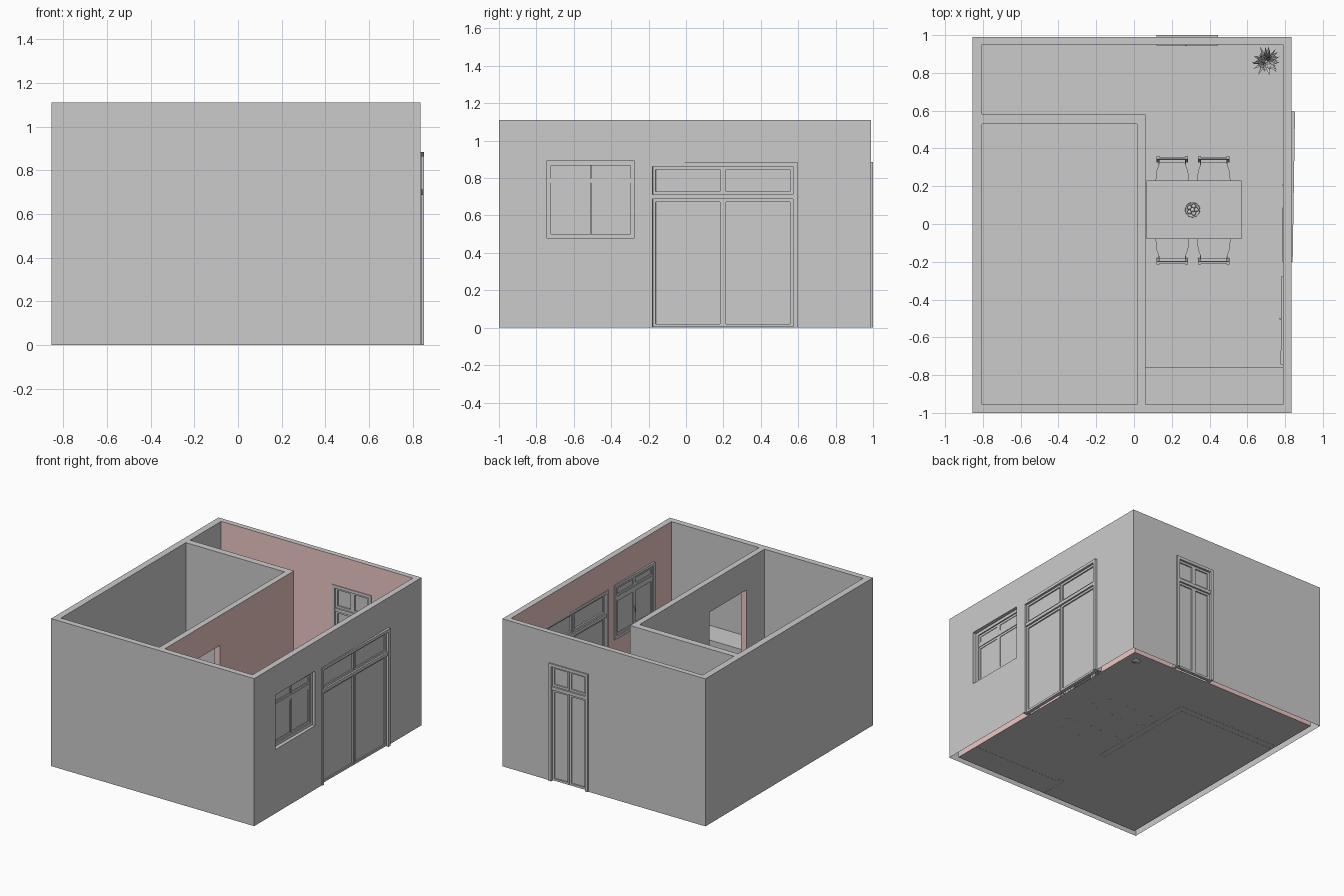
import bpy, bmesh, math, random
from mathutils import Vector, Matrix

if "Cube" in bpy.data.objects:
    bpy.data.objects.remove(bpy.data.objects["Cube"])

random.seed(4)


def finish(name, bm, loc=(0, 0, 0), rot=0.0, smooth=False):
    bmesh.ops.recalc_face_normals(bm, faces=bm.faces)
    me = bpy.data.meshes.new(name)
    bm.to_mesh(me)
    bm.free()
    ob = bpy.data.objects.new(name, me)
    bpy.context.collection.objects.link(ob)
    ob.location = loc
    ob.rotation_euler.z = rot
    if smooth:
        for p in me.polygons:
            p.use_smooth = True
    return ob


def add_box(bm, x0, x1, y0, y1, z0, z1):
    m = Matrix.Translation(((x0 + x1) / 2, (y0 + y1) / 2, (z0 + z1) / 2)) @ \
        Matrix.Diagonal((x1 - x0, y1 - y0, z1 - z0, 1))
    return bmesh.ops.create_cube(bm, size=1, matrix=m)["verts"]


def add_prism(bm, pts, z0, z1):
    f = bm.faces.new([bm.verts.new((x, y, z0)) for x, y in pts])
    up = bmesh.ops.extrude_face_region(bm, geom=[f])["geom"]
    for v in up:
        if isinstance(v, bmesh.types.BMVert):
            v.co.z = z1


def boxes(name, lst, **kw):
    bm = bmesh.new()
    for b in lst:
        add_box(bm, *b)
    return finish(name, bm, **kw)


def lathe(name, profile, loc, steps=20):
    bm = bmesh.new()
    vs = [bm.verts.new((r, 0, z)) for r, z in profile]
    es = [bm.edges.new(p) for p in zip(vs, vs[1:])]
    bmesh.ops.spin(bm, geom=vs + es, axis=(0, 0, 1), cent=(0, 0, 0), steps=steps, angle=math.tau)
    bmesh.ops.remove_doubles(bm, verts=bm.verts, dist=1e-5)
    return finish(name, bm, loc, smooth=True)


def cut(ob, cutter):
    cutter.hide_render = True
    mod = ob.modifiers.new("cut", "BOOLEAN")
    mod.operation, mod.solver, mod.object = "DIFFERENCE", "EXACT", cutter
    bpy.context.view_layer.objects.active = ob
    bpy.ops.object.modifier_apply(modifier=mod.name)
    bpy.data.objects.remove(cutter)


# Walls: a block hollowed into a left room and an L-shaped living space
walls = boxes("walls", [(-0.855, 0.835, -1, 0.99, 0, 1.11)])
bm = bmesh.new()
add_box(bm, -0.805, 0.015, -0.955, 0.53, -0.1, 1.3)
add_prism(bm, [(-0.805, 0.58), (0.06, 0.58), (0.06, -0.955), (0.79, -0.955),
               (0.79, 0.95), (-0.805, 0.95)], -0.1, 1.3)
cut(walls, finish("room_cutter", bm))
cut(walls, boxes("opening_cutter", [
    (0.7, 0.9, -0.745, -0.275, 0.48, 0.89),
    (0.7, 0.9, -0.2, 0.59, -0.1, 0.885),
    (0.12, 0.44, 0.9, 1.1, -0.1, 0.885),
    (-0.05, 0.12, -0.74, -0.30, -0.1, 0.885)]))

# Pink paint on the living space walls; the wall undersides stay open
pink = bpy.data.materials.new("pink_paint")
pink.diffuse_color = (0.85, 0.58, 0.56, 1)
pink.use_nodes = True
pink.node_tree.nodes["Principled BSDF"].inputs["Base Color"].default_value = pink.diffuse_color
grey = bpy.data.materials.new("plain_grey")
grey.diffuse_color = (0.8, 0.8, 0.8, 1)
grey.use_nodes = True
grey.node_tree.nodes["Principled BSDF"].inputs["Base Color"].default_value = grey.diffuse_color
walls.data.materials.clear()
walls.data.materials.append(grey)
walls.data.materials.append(pink)
bm = bmesh.new()
bm.from_mesh(walls.data)
bottoms = []
for f in bm.faces:
    c, n = f.calc_center_median(), f.normal
    f.material_index = int(
        (n.x > 0.9 and abs(c.x - 0.06) < 0.01) or (n.x < -0.9 and abs(c.x - 0.79) < 0.01)
        or (n.y < -0.9 and abs(c.y - 0.95) < 0.01)
        or (abs(n.y) > 0.9 and 0.015 < c.x < 0.06 and -0.8 < c.y < -0.2))
    if n.z < -0.9 and c.z < 0.01:
        bottoms.append(f)
bmesh.ops.delete(bm, geom=bottoms, context="FACES_ONLY")
bm.to_mesh(walls.data)
bm.free()

# Floor sheet
bm = bmesh.new()
bm.faces.new([bm.verts.new((x, y, 0.001)) for x, y in
              [(-0.805, -0.955), (0.79, -0.955), (0.79, 0.95), (-0.805, 0.95)]])
finish("floor", bm)


# Glazed doors and window: local x runs along the wall, local y goes inward
def joinery(name, w, z0, z1, zt, d, loc, rot, sill=False):
    t, s = 0.022, 0.016
    b = [(0, t, 0, d, z0, z1), (w - t, w, 0, d, z0, z1), (t, w - t, 0, d, z1 - t, z1),
         (t, w - t, 0.004, d - 0.004, zt - 0.012, zt + 0.012)]
    if sill:
        b.append((t, w - t, 0, d, z0, z0 + t))
    boxes(name + "_frame", b, loc=loc, rot=rot)
    leaf, glass = [], []
    zb = z0 + (t if sill else 0.004)
    y0, y1, m = d * 0.3, d * 0.75, d * 0.5
    for xa, xb in ((t, w / 2 - 0.001), (w / 2 + 0.001, w - t)):
        for za, zc in ((zb, zt - 0.012), (zt + 0.012, z1 - t)):
            leaf += [(xa, xa + s, y0, y1, za, zc), (xb - s, xb, y0, y1, za, zc),
                     (xa + s, xb - s, y0, y1, za, za + s), (xa + s, xb - s, y0, y1, zc - s, zc)]
            glass.append((xa + s, xb - s, m - 0.002, m + 0.002, za + s, zc - s))
    boxes(name + "_leaves", leaf, loc=loc, rot=rot)
    boxes(name + "_glass", glass, loc=loc, rot=rot)
    h = zb + (zt - zb) * 0.5
    c = w / 2 + 0.008
    boxes(name + "_handle", [(c - 0.004, c + 0.004, y1, y1 + 0.012, h - 0.004, h + 0.004),
                             (c - 0.004, c + 0.004, y1 + 0.012, y1 + 0.017, h - 0.035, h + 0.008)],
          loc=loc, rot=rot)


joinery("patio_door", 0.795, 0, 0.885, 0.70, 0.057, (0.84, -0.2, 0), math.radians(89.1))
joinery("back_door", 0.325, 0, 0.885, 0.70, 0.055, (0.445, 1.0, 0), math.pi)
joinery("window", 0.47, 0.48, 0.89, 0.785, 0.03, (0.806, -0.745, 0), math.radians(89.3), True)

# Kitchen counter along the front wall
boxes("counter", [(0.06, 0.79, -0.955, -0.765, 0, 0.39), (0.06, 0.79, -0.955, -0.76, 0.39, 0.415)])

# Dining table
boxes("table", [(0.065, 0.57, -0.08, 0.23, 0.30, 0.32),
                (0.09, 0.545, -0.055, 0.205, 0.275, 0.30)] +
      [(x, x + 0.025, y, y + 0.025, 0, 0.30) for x in (0.075, 0.535) for y in (-0.07, 0.195)])

# Chairs: waisted seat, straight legs, raked back with rails
bm = bmesh.new()
half = [(0.075, -0.09), (0.086, -0.075), (0.088, -0.02), (0.084, 0.03), (0.072, 0.06), (0.07, 0.078)]
add_prism(bm, half + [(-x, y) for x, y in reversed(half)], 0.18, 0.198)
for s in (-1, 1):
    add_box(bm, s * 0.068 - 0.008, s * 0.068 + 0.008, -0.08, -0.064, 0, 0.18)
    vs = add_box(bm, s * 0.075 - 0.008, s * 0.075 + 0.008, 0.075, 0.091, 0, 0.385)
    for v in vs:
        if v.co.z > 0.2:
            v.co.y += 0.018
    add_box(bm, s * 0.068 - 0.005, s * 0.068 + 0.005, -0.064, 0.078, 0.08, 0.092)
for z, h in ((0.345, 0.035), (0.295, 0.02), (0.25, 0.02)):
    y = 0.078 + 0.018 * z / 0.385
    add_box(bm, -0.07, 0.07, y, y + 0.009, z, z + h)
chair = finish("chair_1", bm, (0.2025, 0.25, 0))
for i, (x, y, r) in enumerate([(0.4225, 0.25, 0), (0.2025, -0.105, math.pi), (0.4225, -0.105, math.pi)]):
    c = bpy.data.objects.new("chair_%d" % (i + 2), chair.data)
    c.location, c.rotation_euler.z = (x, y, 0), r
    bpy.context.collection.objects.link(c)

# Fruit bowl on the table
lathe("bowl", [(0, 0), (0.018, 0), (0.03, 0.01), (0.04, 0.028), (0.037, 0.028),
               (0.027, 0.013), (0, 0.006)], (0.31, 0.075, 0.32))
bm = bmesh.new()
for k in range(6):
    a, r = k * math.tau / 5, (0.02 if k < 5 else 0)
    p = (r * math.cos(a), r * math.sin(a), 0.026 if k < 5 else 0.036)
    bmesh.ops.create_icosphere(bm, subdivisions=2, radius=0.012, matrix=Matrix.Translation(p))
finish("fruit", bm, (0.31, 0.075, 0.32), smooth=True)

# Potted plant in the back corner
lathe("plant_pot", [(0, 0), (0.03, 0), (0.043, 0.09), (0.038, 0.09), (0.036, 0.08), (0, 0.08)],
      (0.70, 0.86, 0))
bm = bmesh.new()
for k in range(48):
    a = k * 2.4
    reach, top = random.uniform(0.03, 0.085), random.uniform(0.14, 0.32)
    d = Vector((math.cos(a), math.sin(a), 0))
    side = Vector((-d.y, d.x, 0)) * 0.008
    root = d * 0.006 + Vector((0, 0, 0.08))
    mid = d * reach * 0.5 + Vector((0, 0, 0.08 + (top - 0.08) * 0.75))
    tip = d * reach + Vector((0, 0, top))
    r, m0, ml, mr, tp = [bm.verts.new(p) for p in (root, mid, mid + side, mid - side, tip)]
    for f in ((r, ml, m0), (r, m0, mr), (ml, tp, m0), (m0, tp, mr)):
        bm.faces.new(f)
finish("plant_leaves", bm, (0.70, 0.86, 0))
